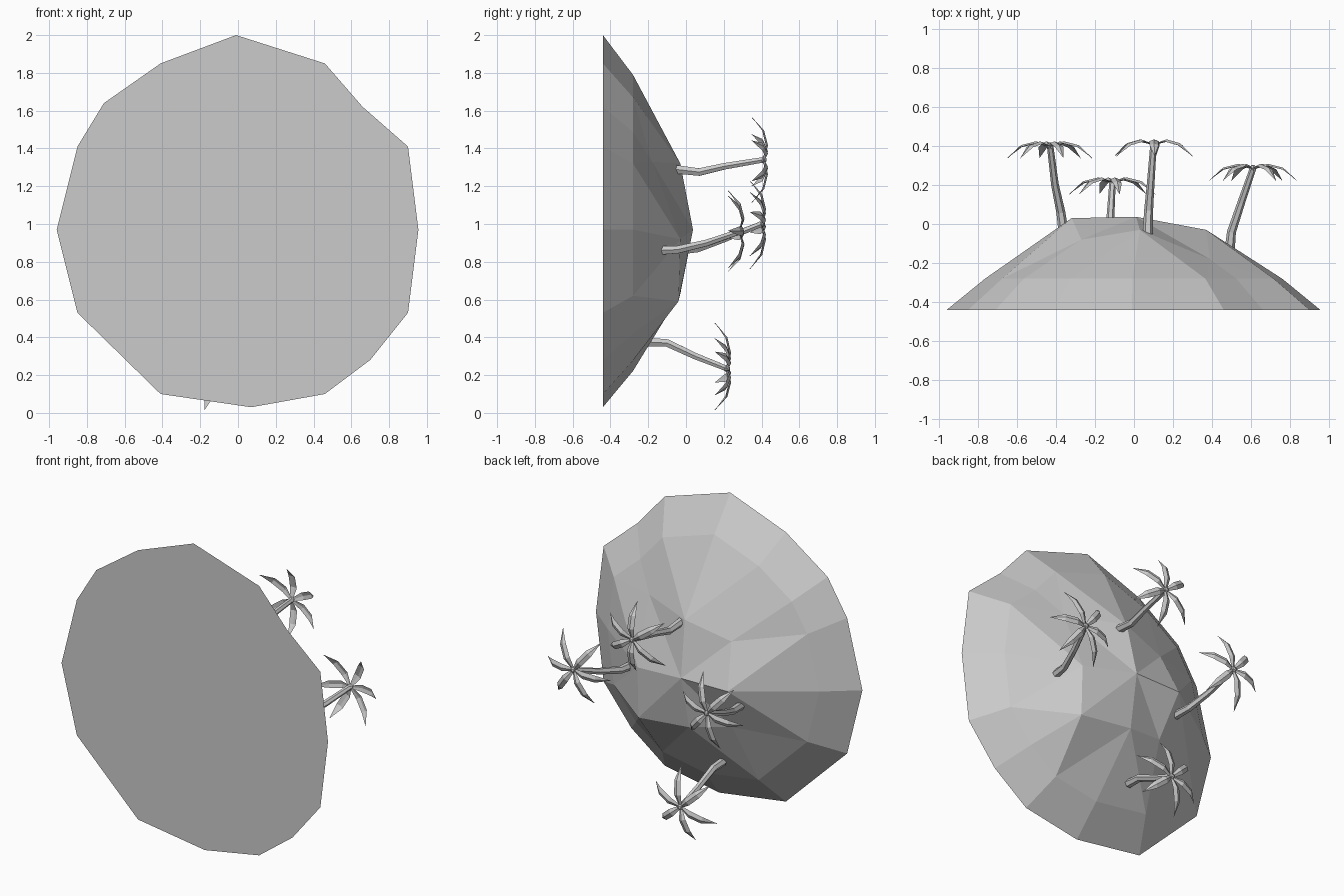
import bpy, bmesh, math, random
from mathutils import Vector

if "Cube" in bpy.data.objects:
    bpy.data.objects.remove(bpy.data.objects["Cube"])

random.seed(4)


def add_object(name, bm):
    bmesh.ops.recalc_face_normals(bm, faces=bm.faces)
    mesh = bpy.data.meshes.new(name)
    bm.to_mesh(mesh)
    bm.free()
    obj = bpy.data.objects.new(name, mesh)
    bpy.context.collection.objects.link(obj)
    return obj


# Island: flat base facing -y, three rings rising to an apex on +y
def build_island():
    rim = [(.955, .97), (.90, 1.41), (.66, 1.62), (.46, 1.85), (-.01, 2.0), (-.41, 1.85),
           (-.71, 1.64), (-.85, 1.41), (-.96, .97), (-.85, .53), (-.63, .315), (-.41, .10),
           (.07, .03), (.46, .10), (.70, .28), (.90, .53)]
    # reorder so that every second point is a main direction
    crest = [(.37, -.03, .92), (.39, -.18, 1.33), (.03, -.03, 1.32), (-.27, -.08, 1.24),
             (-.32, .03, .97), (-.27, -.09, .68), (0, -.03, .63), (.37, -.04, .59)]
    bm = bmesh.new()
    outer = [bm.verts.new((x, -.44, z)) for x, z in rim]
    middle = [bm.verts.new((x * .795, -.28, .97 + (z - .97) * .795)) for x, z in rim]
    inner = [bm.verts.new(p) for p in crest]
    apex = bm.verts.new((.01, .037, .97))
    bm.faces.new(outer)
    n = len(rim)
    for i in range(n):
        j = (i + 1) % n
        bm.faces.new((outer[i], outer[j], middle[j], middle[i]))
    for i in range(8):
        k = (i + 1) % 8
        a, b, c = 2 * i, 2 * i + 1, (2 * i + 2) % n
        bm.faces.new((inner[i], middle[a], middle[b]))
        bm.faces.new((inner[i], middle[b], inner[k]))
        bm.faces.new((inner[k], middle[b], middle[c]))
        bm.faces.new((inner[i], inner[k], apex))
    add_object("island", bm)


# Trunk: tapered six-sided tube along a bent path
def build_trunk(name, path):
    curve = bpy.data.curves.new(name, 'CURVE')
    curve.dimensions = '3D'
    curve.bevel_depth = .025
    curve.bevel_resolution = 1
    curve.use_fill_caps = True
    spline = curve.splines.new('POLY')
    spline.points.add(len(path) - 1)
    for i, p in enumerate(path):
        spline.points[i].co = (*p, 1)
        spline.points[i].radius = 1.05 - .13 * i
    spline.use_smooth = False
    bpy.context.collection.objects.link(bpy.data.objects.new(name, curve))


# Crown: folded leaf fronds radiating around the y axis, with a small core
def build_fronds(name, top, offset):
    profile = [(0, .008, 0), (.08, .024, .024), (.165, .023, .004), (.24, .001, -.06)]
    bm = bmesh.new()
    for k in range(6):
        ang = math.radians(offset + 60 * k + random.uniform(-6, 6))
        out = Vector((math.cos(ang), 0, math.sin(ang)))
        side = Vector((-math.sin(ang), 0, math.cos(ang)))
        size = random.uniform(.92, 1.03)
        rows = []
        for r, w, h in profile:
            mid = Vector(top) + out * r * size + Vector((0, h, 0))
            drop = Vector((0, -w * .45, 0))
            under = Vector((0, -.004, 0))
            rows.append([bm.verts.new(v) for v in
                         (mid - side * w + drop, mid, mid + side * w + drop, mid + under)])
        for lo, hi in zip(rows, rows[1:]):
            for i in range(4):
                j = (i + 1) % 4
                bm.faces.new((lo[i], lo[j], hi[j], hi[i]))
        bm.faces.new(rows[0])
        bm.faces.new(rows[-1])
    add_object(name, bm)

    core = bmesh.new()
    bmesh.ops.create_icosphere(core, subdivisions=1, radius=.02)
    bmesh.ops.translate(core, verts=core.verts, vec=top)
    add_object(name.replace("fronds", "core"), core)


build_island()

# Palms: trunk path and frond rotation
palms = [
    ([(.07, -.06, 1.29), (.075, .07, 1.275), (.085, .2, 1.305), (.10, .41, 1.34)], 30),
    ([(.49, -.14, .86), (.50, -.04, .865), (.55, .11, .90), (.61, .285, .96)], 5),
    ([(-.36, -.05, .86), (-.375, .06, .87), (-.405, .2, .92), (-.43, .40, 1.0)], 12),
    ([(-.125, -.2, .375), (-.125, -.1, .37), (-.12, .05, .30), (-.11, .215, .235)], 17),
]
for i, (path, offset) in enumerate(palms, 1):
    build_trunk(f"palm_trunk_{i}", path)
    build_fronds(f"palm_fronds_{i}", path[-1], offset)
